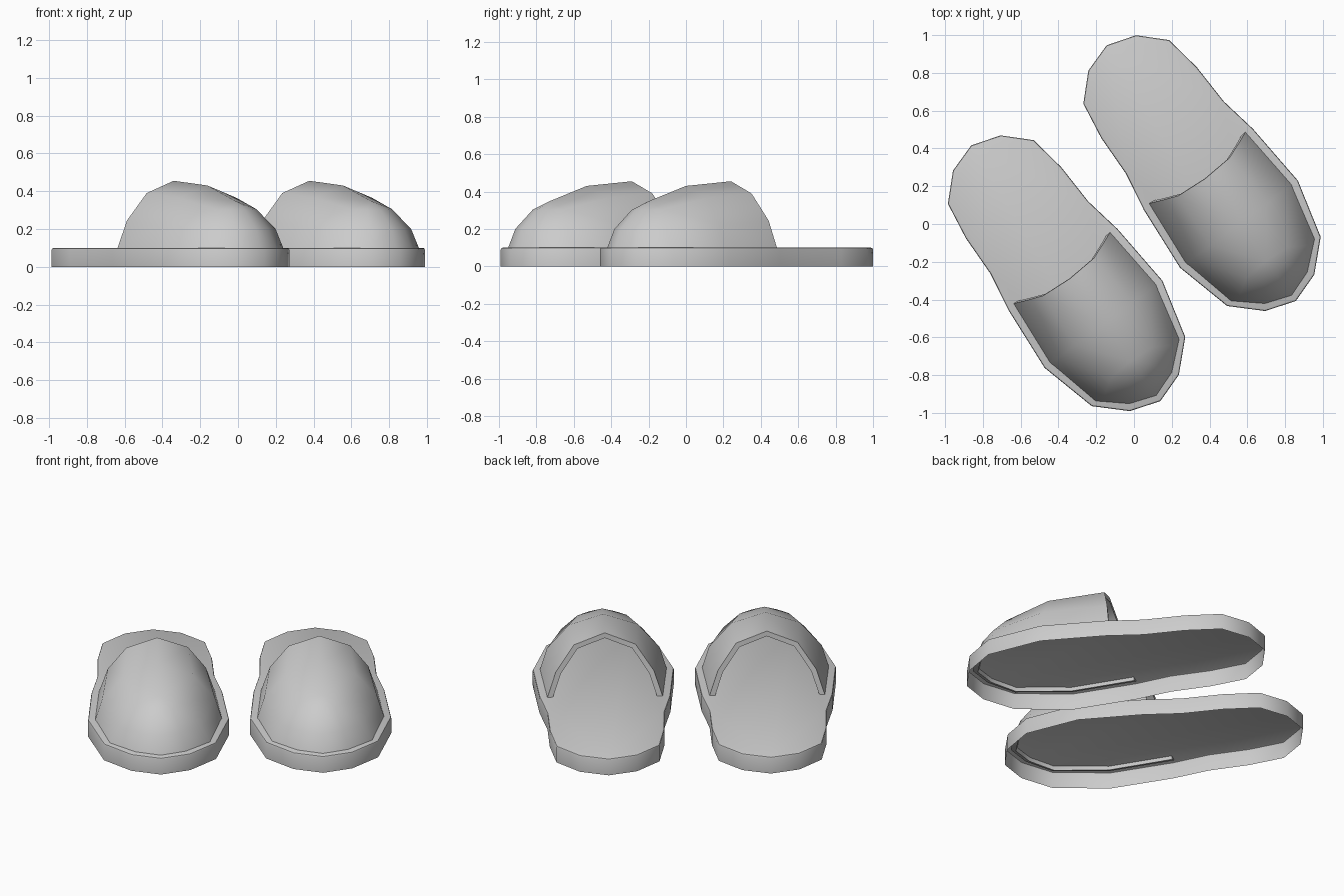
import bpy, bmesh, math

cube = bpy.data.objects.get("Cube")
if cube:
    bpy.data.objects.remove(cube, do_unlink=True)

grey = bpy.data.materials.new("soft_grey")
grey.use_nodes = True
colour = (0.6, 0.6, 0.6, 1)
grey.diffuse_color = colour
grey.node_tree.nodes["Principled BSDF"].inputs["Base Color"].default_value = colour

TURN = math.radians(36.5)
SOLE_TOP = 0.1

# Sole half outline: (distance from heel, half width)
SOLE = [(0, 0), (0.05, 0.157), (0.175, 0.283), (0.378, 0.315), (0.607, 0.322),
        (0.818, 0.36), (1.178, 0.388), (1.489, 0.308), (1.63, 0.162), (1.684, 0)]

# Upper half stations, base to ridge: (distance from heel, half width, height)
UPPER = [
    [(0.805, 0.32, 0.09), (0.827, 0.27, 0.245), (0.866, 0.169, 0.39), (0.878, 0, 0.455)],
    [(1.175, 0.351, 0.09), (1.178, 0.31, 0.225), (1.178, 0.19, 0.365), (1.178, 0, 0.43)],
    [(1.48, 0.28, 0.09), (1.483, 0.222, 0.2), (1.43, 0.135, 0.305), (1.42, 0, 0.35)],
    [(1.6, 0.142, 0.09), (1.57, 0.112, 0.2), (1.485, 0.07, 0.303), (1.42, 0, 0.35)],
    [(1.65, 0, 0.09), (1.61, 0, 0.2), (1.51, 0, 0.302), (1.42, 0, 0.35)],
]


def new_object(name, bm):
    mesh = bpy.data.meshes.new(name)
    bm.to_mesh(mesh)
    bm.free()
    mesh.materials.append(grey)
    obj = bpy.data.objects.new(name, mesh)
    bpy.context.collection.objects.link(obj)
    return obj


def finish(obj, place, angle):
    """Place the part, bake its modifiers and smooth it."""
    obj.location = place
    obj.rotation_euler.z = TURN
    bpy.ops.object.select_all(action='DESELECT')
    obj.select_set(True)
    bpy.context.view_layer.objects.active = obj
    bpy.ops.object.convert(target='MESH')
    bpy.ops.object.shade_smooth_by_angle(angle=math.radians(angle))


def make_sole(name, place):
    # Top sheet and side wall, hollow underneath
    bm = bmesh.new()
    half = [(w, -s) for s, w in SOLE]
    outline = half + [(-x, y) for x, y in half[-2:0:-1]]
    outline.reverse()
    top = [bm.verts.new((x, y, SOLE_TOP)) for x, y in outline]
    low = [bm.verts.new((x, y, 0)) for x, y in outline]
    bm.faces.new(top)
    for i in range(len(top)):
        j = (i + 1) % len(top)
        bm.faces.new((low[i], low[j], top[j], top[i]))
    obj = new_object(name, bm)
    bevel = obj.modifiers.new("rounded_rim", 'BEVEL')
    bevel.width = 0.01
    bevel.segments = 2
    bevel.limit_method = 'ANGLE'
    bevel.angle_limit = math.radians(60)
    finish(obj, place, 40)


def make_upper(name, place):
    # Half shell, mirrored and thickened inwards
    bm = bmesh.new()
    rows = [[bm.verts.new((w, -s, z)) for s, w, z in row] for row in UPPER]
    for a, b in zip(rows, rows[1:]):
        for k in range(len(a) - 1):
            bm.faces.new((a[k], a[k + 1], b[k + 1], b[k]))
    bmesh.ops.remove_doubles(bm, verts=bm.verts[:], dist=0.0005)
    bmesh.ops.recalc_face_normals(bm, faces=bm.faces[:])
    if sum(f.normal.z for f in bm.faces) < 0:
        bmesh.ops.reverse_faces(bm, faces=bm.faces[:])
    obj = new_object(name, bm)
    obj.modifiers.new("mirror", 'MIRROR').use_clip = True
    shell = obj.modifiers.new("shell", 'SOLIDIFY')
    shell.thickness = 0.03
    shell.offset = -1
    finish(obj, place, 50)


for side, place in (("right", (-0.862, 0.416, 0)), ("left", (-0.145, 0.946, 0))):
    make_sole(side + "_sole", place)
    make_upper(side + "_upper", place)
